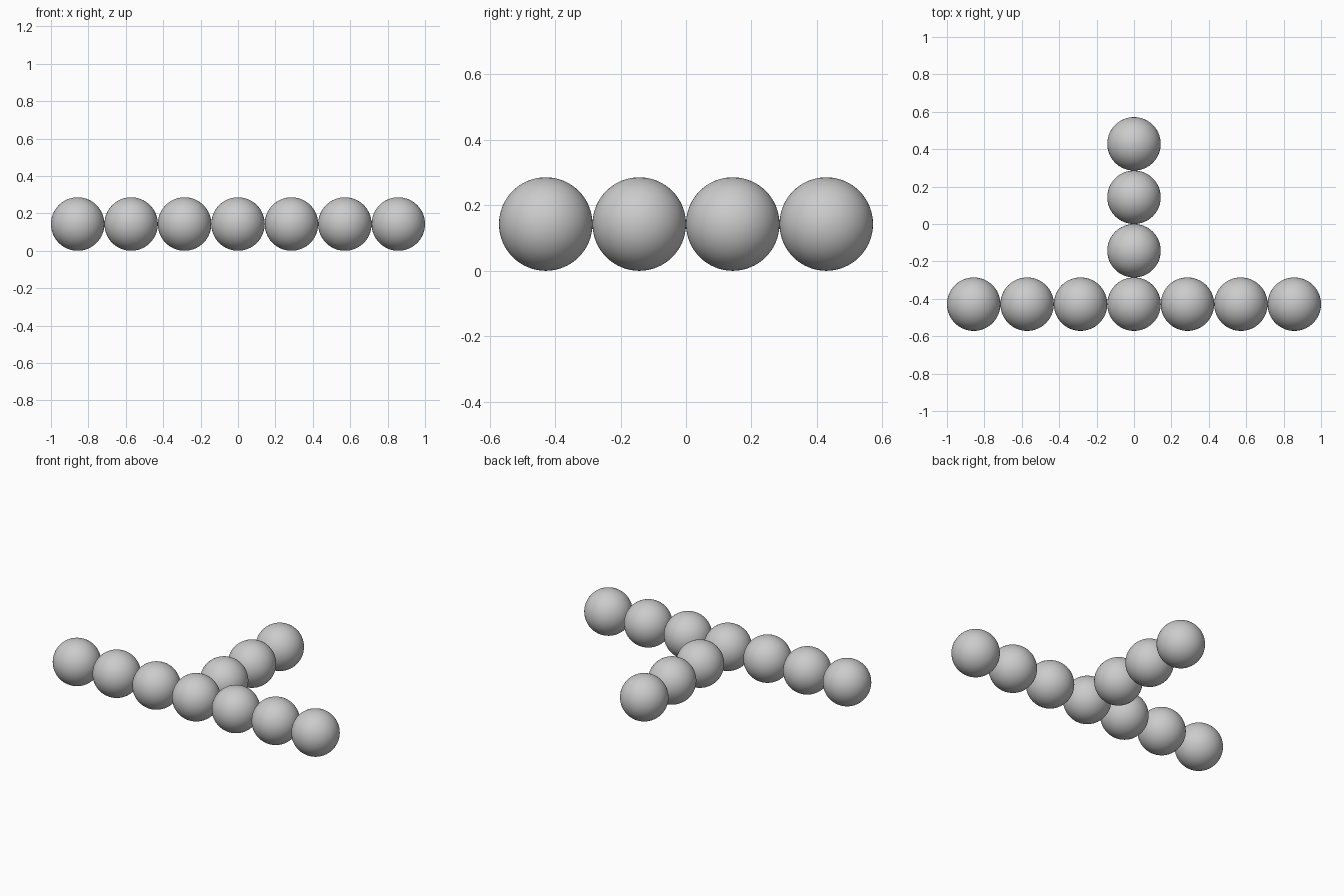
import bpy

cube = bpy.data.objects.get("Cube")
if cube:
    bpy.data.objects.remove(cube, do_unlink=True)

# One plain grey for every ball
grey = bpy.data.materials.new("plain_grey")
grey.use_nodes = True
COLOUR = (0.6, 0.6, 0.6, 1)
grey.diffuse_color = COLOUR
grey.node_tree.nodes["Principled BSDF"].inputs["Base Color"].default_value = COLOUR

RADIUS = 1 / 7
ROW_Y = -3 * RADIUS


def ball(name, x, y):
    bpy.ops.mesh.primitive_uv_sphere_add(
        segments=64, ring_count=32, radius=RADIUS, location=(x, y, RADIUS))
    obj = bpy.context.object
    obj.name = name
    obj.data.materials.append(grey)
    bpy.ops.object.shade_smooth()


# Crossbar: seven touching balls along x
for i in range(-3, 4):
    ball(f"crossbar_ball_{i + 4}", 2 * RADIUS * i, ROW_Y)

# Stem: three touching balls running back from the middle of the crossbar
for i in range(1, 4):
    ball(f"stem_ball_{i}", 0, ROW_Y + 2 * RADIUS * i)
